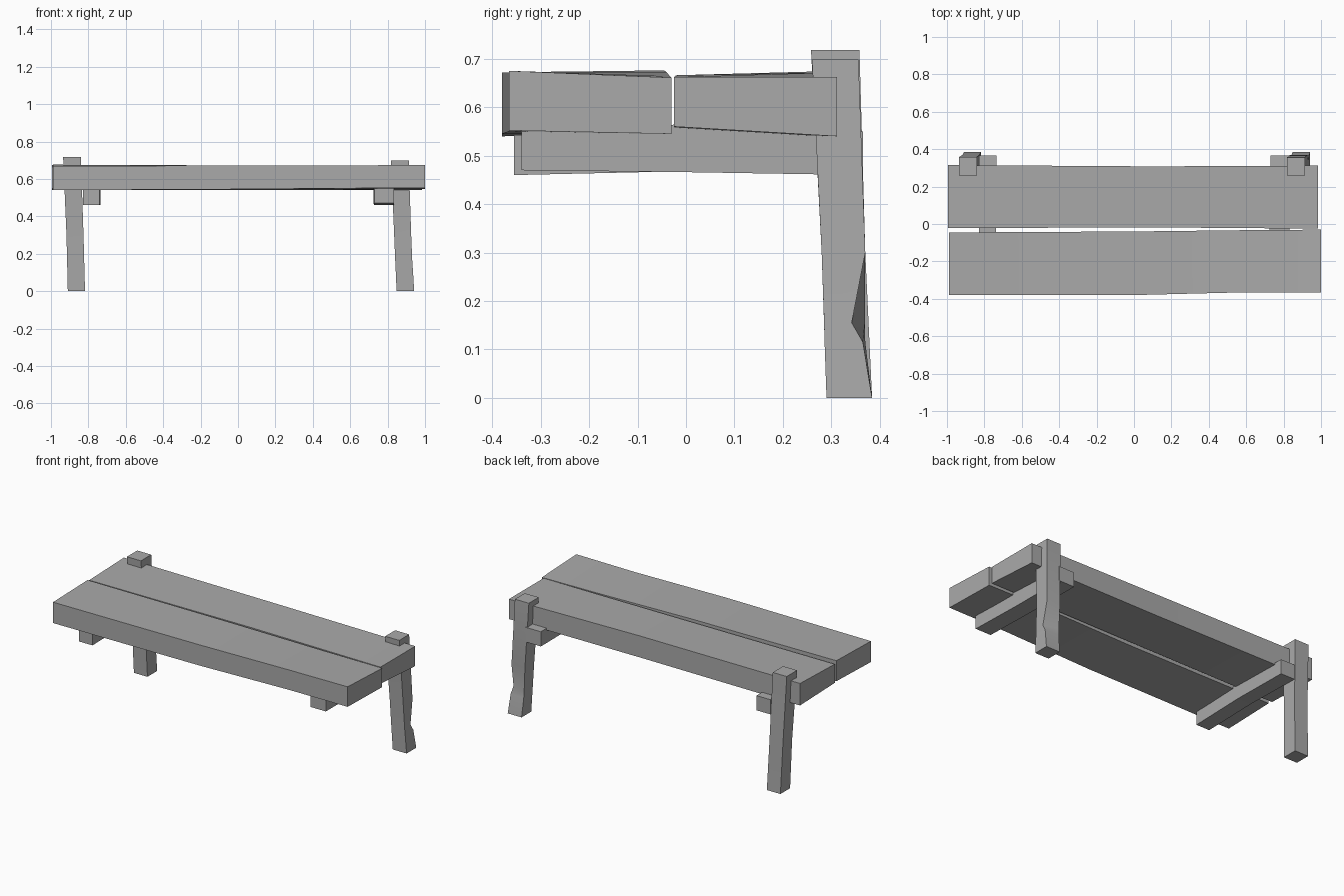
import bpy, bmesh, math

cube = bpy.data.objects.get("Cube")
if cube:
    bpy.data.objects.remove(cube, do_unlink=True)

wood = bpy.data.materials.new("weathered_grey")
wood.use_nodes = True
GREY = (0.4, 0.4, 0.4, 1)
wood.diffuse_color = GREY
wood.node_tree.nodes["Principled BSDF"].inputs["Base Color"].default_value = GREY


def timber(name, axis, rings):
    """Loft hewn timber along an axis.
    Ring: position, u range, v range, skew of the low and high v edge at the far u side."""
    bm = bmesh.new()
    loops = []
    for t, u0, u1, v0, v1, low, high in rings:
        loop = []
        for u, v in ((u0, v0), (u1, v0 + low), (u1, v1 + high), (u0, v1)):
            co = [u, v]
            co.insert(axis, t)
            loop.append(bm.verts.new(co))
        loops.append(loop)
    for a, b in zip(loops, loops[1:]):
        for i in range(4):
            j = (i + 1) % 4
            bm.faces.new((a[i], a[j], b[j], b[i]))
    bm.faces.new(loops[0])
    bm.faces.new(loops[-1])
    bmesh.ops.recalc_face_normals(bm, faces=bm.faces)
    mesh = bpy.data.meshes.new(name)
    bm.to_mesh(mesh)
    bm.free()
    mesh.materials.append(wood)
    obj = bpy.data.objects.new(name, mesh)
    bpy.context.collection.objects.link(obj)
    bpy.ops.object.select_all(action="DESELECT")
    obj.select_set(True)
    bpy.context.view_layer.objects.active = obj
    bpy.ops.object.shade_smooth_by_angle(angle=math.radians(25))
    return obj


# Two slightly warped seat planks
front = timber("front_plank", 0, [
    (-0.99, -0.38, -0.045, 0.54, 0.668, 0.01, 0.008),
    (0, -0.38, -0.04, 0.545, 0.672, 0, 0),
    (0.6, -0.365, -0.033, 0.55, 0.672, 0, -0.008),
    (1, -0.365, -0.03, 0.552, 0.675, -0.007, -0.014)])
back = timber("back_plank", 0, [
    (-0.995, -0.022, 0.315, 0.55, 0.665, -0.01, 0.01),
    (0.1, -0.018, 0.308, 0.55, 0.666, -0.01, 0.006),
    (0.985, -0.025, 0.312, 0.56, 0.662, -0.02, 0)])

# Cross beams under the seat
timber("right_cross_beam", 1, [
    (-0.355, -0.83, -0.74, 0.46, 0.55, 0, 0),
    (0, -0.83, -0.738, 0.468, 0.56, 0, 0),
    (0.365, -0.83, -0.735, 0.46, 0.55, 0, 0)])
timber("left_cross_beam", 1, [
    (-0.34, 0.73, 0.835, 0.47, 0.55, 0, 0),
    (0, 0.725, 0.83, 0.466, 0.565, 0, 0),
    (0.365, 0.73, 0.835, 0.46, 0.55, 0, 0)])

# Splayed back legs, the left one with a chipped outer corner
timber("right_leg", 2, [
    (0, -0.91, -0.818, 0.29, 0.384, 0, 0),
    (0.3, -0.917, -0.826, 0.28, 0.37, 0, 0),
    (0.718, -0.935, -0.84, 0.258, 0.358, 0, 0)])
timber("left_leg", 2, [
    (0, 0.848, 0.942, 0.29, 0.384, 0, 0),
    (0.115, 0.843, 0.935, 0.286, 0.37, 0, -0.005),
    (0.155, 0.841, 0.932, 0.285, 0.369, 0, -0.027),
    (0.3, 0.835, 0.926, 0.28, 0.37, 0, 0),
    (0.698, 0.818, 0.913, 0.26, 0.356, 0, 0)])
